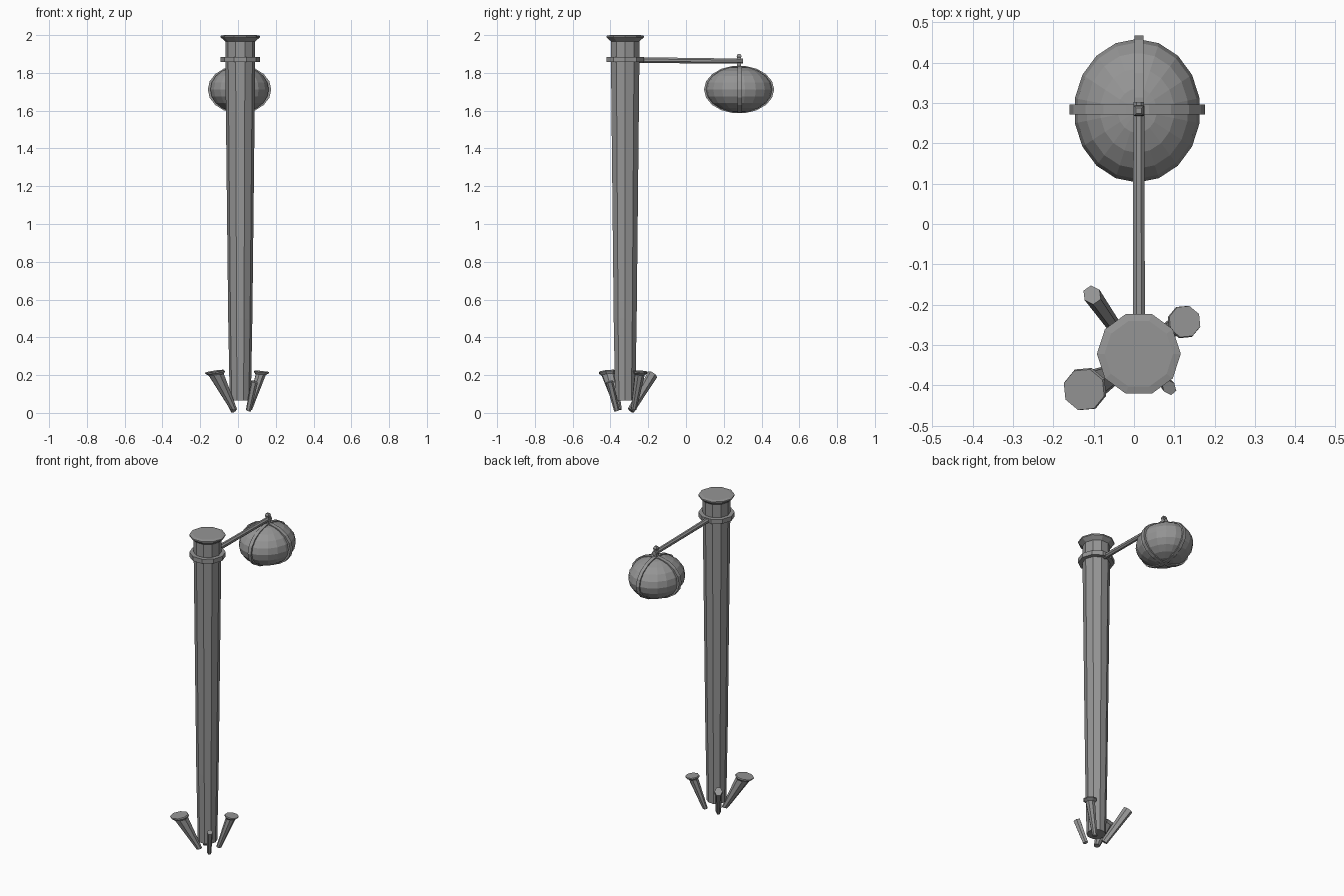
import bpy, bmesh, math
from mathutils import Vector

if "Cube" in bpy.data.objects:
    bpy.data.objects.remove(bpy.data.objects["Cube"])

Z = Vector((0, 0, 1))
TAU = 2 * math.pi

# Dark grey used on every part
dark = bpy.data.materials.new("dark_grey")
dark.diffuse_color = (0.3, 0.3, 0.3, 1)
dark.use_nodes = True
dark.node_tree.nodes["Principled BSDF"].inputs["Base Color"].default_value = dark.diffuse_color


def make(name, bm):
    bmesh.ops.recalc_face_normals(bm, faces=bm.faces[:])
    me = bpy.data.meshes.new(name)
    bm.to_mesh(me)
    bm.free()
    me.materials.append(dark)
    ob = bpy.data.objects.new(name, me)
    bpy.context.collection.objects.link(ob)
    return ob


def loft(name, sections, n=10, normal=Z, flat=1.0, phase=0.0):
    """Closed tube through (centre, radius) sections lying across 'normal'."""
    normal = Vector(normal).normalized()
    u = Z.cross(normal)
    u = u.normalized() if u.length > 1e-4 else Vector((1, 0, 0))
    v = normal.cross(u)
    bm = bmesh.new()
    rings = []
    for c, r in sections:
        rings.append([bm.verts.new(Vector(c)
                      + u * (r * flat * math.cos(TAU * i / n + phase))
                      + v * (r * math.sin(TAU * i / n + phase))) for i in range(n)])
    for a, b in zip(rings, rings[1:]):
        for i in range(n):
            j = (i + 1) % n
            bm.faces.new((a[i], a[j], b[j], b[i]))
    bm.faces.new(rings[0][::-1])
    bm.faces.new(rings[-1])
    return make(name, bm)


def band(name, centre, along, across, rad, height, width, thick, n=18):
    """Flat strap looping around the lantern in a vertical plane."""
    bm = bmesh.new()
    loops = []
    for i in range(n):
        t = TAU * i / n
        quad = []
        for d, s in ((0, -1), (0, 1), (thick, 1), (thick, -1)):
            quad.append(bm.verts.new(Vector(centre)
                        + along * ((rad - d) * math.cos(t))
                        + Z * ((height - d) * math.sin(t))
                        + across * (s * width / 2)))
        loops.append(quad)
    for i in range(n):
        a, b = loops[i], loops[(i + 1) % n]
        for k in range(4):
            m = (k + 1) % 4
            bm.faces.new((a[k], a[m], b[m], b[k]))
    return make(name, bm)


PX, PY = 0.012, -0.322


def turned(name, profile):
    return loft(name, [((PX, PY, z), r) for z, r in profile])


# Tapered post, flared cap and collar
turned("post", [(0.065, 0.056), (0.5, 0.064), (1.85, 0.079), (1.97, 0.079)])
turned("post_cap", [(1.967, 0.079), (1.988, 0.104), (1.996, 0.104), (2.0, 0.085)])
turned("collar", [(1.857, 0.104), (1.885, 0.104)])

# Arm and hanging pin
LX, LY, LZ = 0.008, 0.281, 1.712
loft("arm", [((PX, PY + 0.05, 1.868), 0.0165), ((PX, 0.302, 1.862), 0.0145)],
     n=8, normal=(0, 1, 0), phase=math.pi / 8)
loft("hanging_pin", [((PX, LY, 1.82), 0.016), ((PX, LY, 1.845), 0.014),
                     ((PX, LY, 1.88), 0.014), ((PX, LY, 1.885), 0.018),
                     ((PX, LY, 1.893), 0.016), ((PX, LY, 1.9), 0.01)],
     n=4, phase=math.pi / 4)

# Lantern body: faceted ellipsoid
bm = bmesh.new()
bmesh.ops.create_uvsphere(bm, u_segments=18, v_segments=10, radius=1)
for v in bm.verts:
    v.co = Vector((LX + v.co.x * 0.157, LY + v.co.y * 0.178, LZ + v.co.z * 0.122))
make("lantern_body", bm)

# Crossed straps around the lantern
X, Y = Vector((1, 0, 0)), Vector((0, 1, 0))
band("side_strap", (LX, LY + 0.003, LZ), X, Y, 0.168, 0.127, 0.025, 0.02)
band("long_strap", (PX, LY, LZ), Y, X, 0.186, 0.127, 0.022, 0.02)


# Ground stakes: two with flared heads, two plain slanted ones
def headed_stake(name, foot, top, r0, r1, head):
    foot, top = Vector(foot), Vector(top)
    loft(name, [(foot, r0), (foot.lerp(top, 0.91), r1),
                (foot.lerp(top, 0.97), head), (top, head * 0.96)],
         n=8, normal=(top - foot).normalized() + Z * 2)


def plain_stake(name, foot, top, r0, r1):
    foot, top = Vector(foot), Vector(top)
    loft(name, [(foot, r0), (top, r1)], n=6, normal=top - foot, flat=0.75)


headed_stake("stake_front_left", (-0.022, -0.357, 0.017), (-0.124, -0.411, 0.22), 0.018, 0.042, 0.055)
headed_stake("stake_back_right", (0.06, -0.277, 0.017), (0.126, -0.242, 0.22), 0.015, 0.028, 0.042)
plain_stake("stake_back_left", (-0.022, -0.292, 0.012), (-0.104, -0.176, 0.205), 0.02, 0.03)
plain_stake("stake_front_right", (0.055, -0.366, 0.012), (0.087, -0.405, 0.165), 0.016, 0.022)
